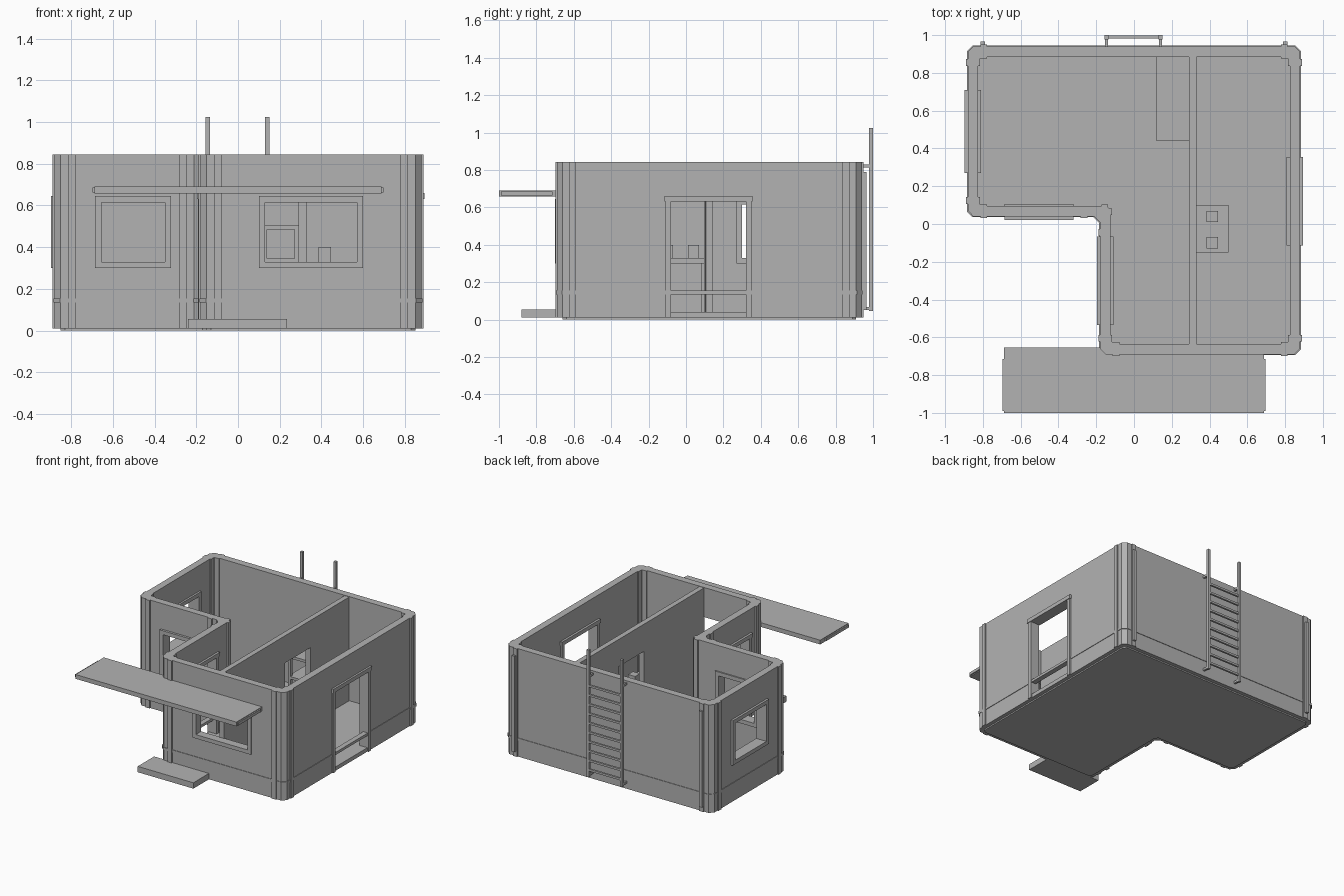
import bpy, bmesh
from mathutils import Vector

cube = bpy.data.objects.get("Cube")
if cube:
    bpy.data.objects.remove(cube, do_unlink=True)

GREY = (0.45, 0.45, 0.45, 1)
grey = bpy.data.materials.new("plain_grey")
grey.use_nodes = True
grey.diffuse_color = GREY
grey.node_tree.nodes["Principled BSDF"].inputs["Base Color"].default_value = GREY


def finish(name, bm):
    bmesh.ops.recalc_face_normals(bm, faces=bm.faces)
    mesh = bpy.data.meshes.new(name)
    bm.to_mesh(mesh)
    bm.free()
    mesh.materials.append(grey)
    ob = bpy.data.objects.new(name, mesh)
    bpy.context.collection.objects.link(ob)
    return ob


def box(name, x, y, z):
    """Box from (min, max) ranges."""
    bm = bmesh.new()
    bmesh.ops.create_cube(bm, size=1)
    for v in bm.verts:
        v.co = [r[0] if c < 0 else r[1] for c, r in zip(v.co, (x, y, z))]
    return finish(name, bm)


def outline(d, chamfer):
    """L-shaped plan, inset by d, with cut corners."""
    l, r, b, f, nx, ny = -.88 + d, .88 - d, .94 - d, -.69 + d, -.18 + d, .04 + d
    pts = [Vector(p) for p in ((l, b), (r, b), (r, f), (nx, f), (nx, ny), (l, ny))]
    if not chamfer:
        return pts
    cut = []
    for i, p in enumerate(pts):
        for q in (pts[i - 1], pts[(i + 1) % len(pts)]):
            cut.append(p + (q - p).normalized() * chamfer)
    return cut


def slab(name, d, chamfer, z0, z1):
    bm = bmesh.new()
    face = bm.faces.new([bm.verts.new((p.x, p.y, z0)) for p in outline(d, chamfer)])
    up = bmesh.ops.extrude_face_region(bm, geom=[face])["geom"]
    bmesh.ops.translate(bm, vec=(0, 0, z1 - z0),
                        verts=[v for v in up if isinstance(v, bmesh.types.BMVert)])
    return finish(name, bm)


def carve(ob, cutters):
    """Subtract the cutters, then delete them."""
    for c in cutters:
        mod = ob.modifiers.new("cut", "BOOLEAN")
        mod.operation, mod.solver, mod.object = "DIFFERENCE", "EXACT", c
    deps = bpy.context.evaluated_depsgraph_get()
    mesh = bpy.data.meshes.new_from_object(ob.evaluated_get(deps))
    ob.modifiers.clear()
    ob.data = mesh
    for c in cutters:
        bpy.data.objects.remove(c, do_unlink=True)


def along(axis, name, run, depth, z):
    """Box whose run follows the wall axis."""
    return box(name, run, depth, z) if axis == "x" else box(name, depth, run, z)


def frame(axis, name, run, depth, z, door=False):
    """Trim around an opening; returns the cutter for the opening."""
    t = .03
    a, b = run
    lo = z[0] if door else z[0] + t
    for label, r in (("near", (a, a + t)), ("far", (b - t, b))):
        along(axis, f"{name}_{label}_post", r, depth, (lo, z[1] - t))
    lip = .005 if door else 0
    along(axis, name + "_lintel", (a - lip, b + lip),
          (depth[0] - lip, depth[1] + lip), (z[1] - t, z[1]))
    if not door:
        along(axis, name + "_sill", run, depth, (z[0], lo))
    wide = (depth[0] - .05, depth[1] + .05)
    return along(axis, name + "_cutter", (a + t, b - t), wide,
                 (.04 if door else lo, z[1] - t))


# Floor, walls and openings
slab("floor", .03, .02, 0, .04)
walls = slab("outer_walls", 0, .03, .01, .843)
WIN, DOOR = (.3, .645), (.01, .66)
carve(walls, [
    slab("room_cutter", .055, .02, -.1, 1),
    frame("x", "front_window", (.1, .6), (-.7, -.638), WIN),
    frame("x", "porch_window", (-.685, -.32), (.022, .105), WIN),
    frame("y", "side_window", (.27, .71), (-.897, -.81), WIN),
    frame("y", "side_door", (-.11, .35), (.813, .89), DOOR, True),
    frame("y", "porch_door", (-.53, -.07), (-.192, -.113), DOOR, True),
])

# Belt course, which also bars the doorways
belt = slab("belt_course", -.004, .03, .135, .155)
carve(belt, [slab("belt_cutter", .035, .02, 0, .5)])

# Ribs beside each corner, outside and inside
for d, side in ((0, "outer"), (.055, "inner")):
    corners = outline(d, 0)
    for i, p in enumerate(corners):
        for q in (corners[i - 1], corners[(i + 1) % len(corners)]):
            u = (q - p).normalized()
            c = p + u * (.085 - d)
            hx, hy = (.018, .009) if abs(u.x) > .5 else (.009, .018)
            box(f"{side}_corner_rib", (c.x - hx, c.x + hx), (c.y - hy, c.y + hy), (.01, .843))

# Partition with a doorway
partition = box("partition", (.29, .33), (-.64, .89), (.04, .84))
carve(partition, [box("doorway_cutter", (.2, .4), (.1, .41), (.04, .63))])

# Desk with two small boxes
box("desk_top", (.33, .5), (-.15, .1), (.3, .33))
for y in (-.15, .08):
    box("desk_side", (.33, .49), (y, y + .02), (.04, .3))
for y in (-.13, .01):
    box("desk_box", (.385, .445), (y, y + .06), (.33, .4))

# Bunk shelves
for z in (.16, .325, .485):
    box("bunk_shelf", (.12, .29), (.44, .885), (z, z + .02))
for y in (.44, .86):
    for x in (.12, .27):
        box("bunk_post", (x, x + .02), (y, y + .025), (.04, .505))

# Awning and front step
box("awning", (-.687, .687), (-1, -.655), (.657, .69))
for x in (-.697, .687):
    box("awning_end", (x, x + .01), (-.99, -.715), (.663, .685))
box("front_step", (-.24, .235), (-.88, -.68), (.01, .055))

# Rear ladder
for x in (-.145, .14):
    box("ladder_rail", (x - .01, x + .01), (.978, 1), (.045, 1.025))
    for z in (.06, .82):
        box("ladder_bracket", (x - .008, x + .008), (.93, .985), (z - .008, z + .008))
for i in range(10):
    z = .1 + i * .072
    box("ladder_rung", (-.145, .14), (.982, .997), (z - .008, z + .008))

# Rear wall pipes
for x in (-.8, .8):
    box("rear_pipe", (x - .012, x + .012), (.935, .965), (.05, .79))
